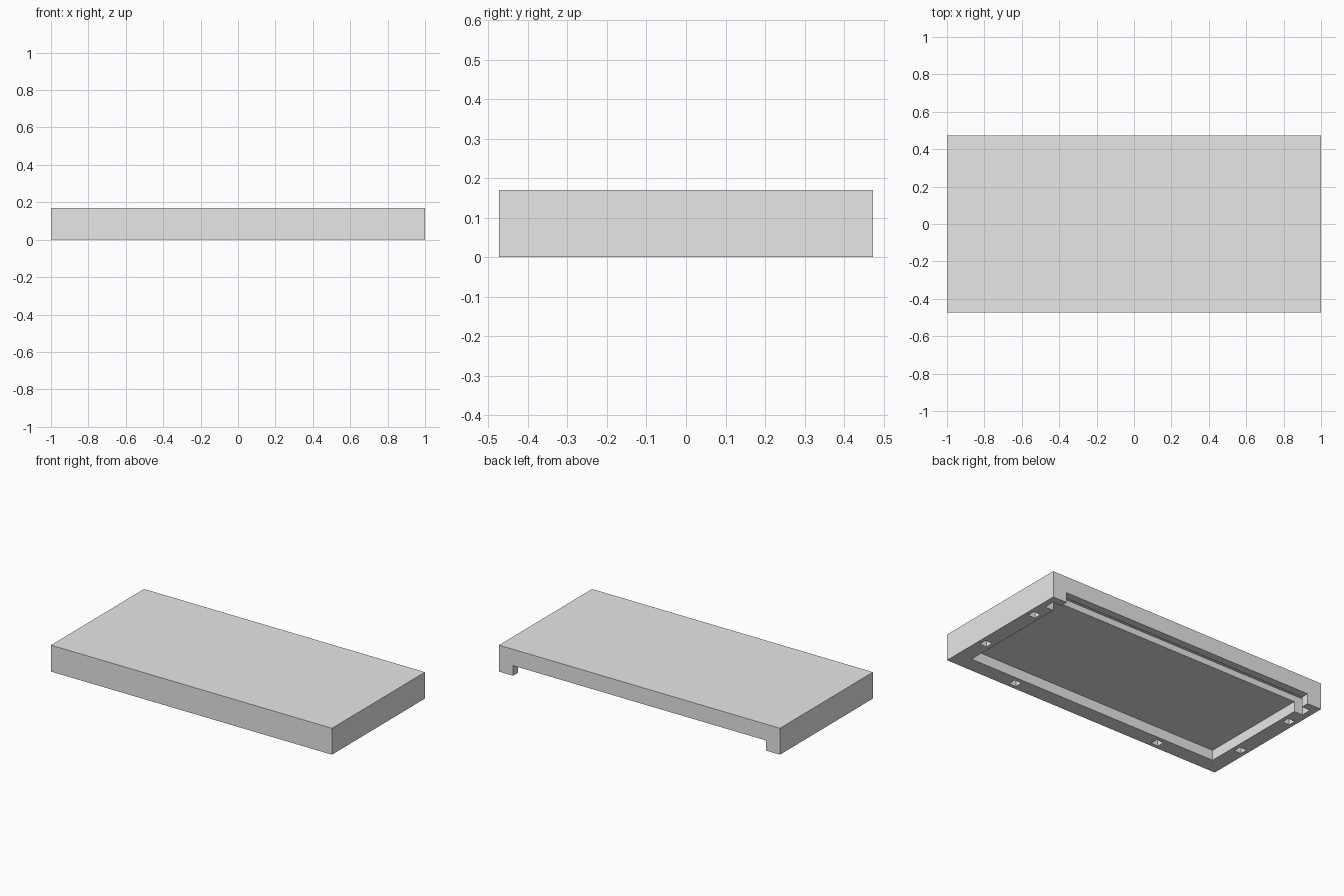
import bpy
import bmesh

if "Cube" in bpy.data.objects:
    bpy.data.objects.remove(bpy.data.objects["Cube"])

grey = bpy.data.materials.new("light_grey")
grey.use_nodes = True
grey.diffuse_color = (0.8, 0.8, 0.8, 1)
grey.node_tree.nodes["Principled BSDF"].inputs["Base Color"].default_value = (0.8, 0.8, 0.8, 1)

HALF_Y = 0.473
BELOW = -0.1  # cutters start under the base


def box(name, x, y, z):
    """Box between the given (min, max) pairs."""
    bm = bmesh.new()
    bmesh.ops.create_cube(bm, size=1)
    for v in bm.verts:
        v.co = [pair[c > 0] for pair, c in zip((x, y, z), v.co)]
    mesh = bpy.data.meshes.new(name)
    bm.to_mesh(mesh)
    bm.free()
    mesh.materials.append(grey)
    obj = bpy.data.objects.new(name, mesh)
    bpy.context.collection.objects.link(obj)
    return obj


def cut(target, cutter):
    """Subtract the cutter from the target, then remove it."""
    cutter.hide_render = True
    mod = target.modifiers.new(cutter.name, "BOOLEAN")
    mod.operation = "DIFFERENCE"
    mod.solver = "EXACT"
    mod.object = cutter
    bpy.context.view_layer.objects.active = target
    bpy.ops.object.modifier_apply(modifier=mod.name)
    bpy.data.objects.remove(cutter)


# Solid slab
cover = box("cover_panel", (-1, 1), (-HALF_Y, HALF_Y), (0, 0.17))

# Recess under the slab, open through the back edge
cut(cover, box("recess_cutter", (-0.9, 0.9), (-0.373, 0.6), (BELOW, 0.065)))

# Deeper slot along the back, running into the side walls
cut(cover, box("slot_cutter", (-0.96, 0.96), (0.355, 0.423), (BELOW, 0.105)))

# Small square pockets in the side and front rims
POCKET = 0.025
for side in (-1, 1):
    for px, py in ((0.95, 0.245), (0.95, -0.185), (0.53, -0.425)):
        px *= side
        cut(cover, box("pocket_cutter", (px - POCKET, px + POCKET),
                       (py - POCKET, py + POCKET), (BELOW, 0.065)))
